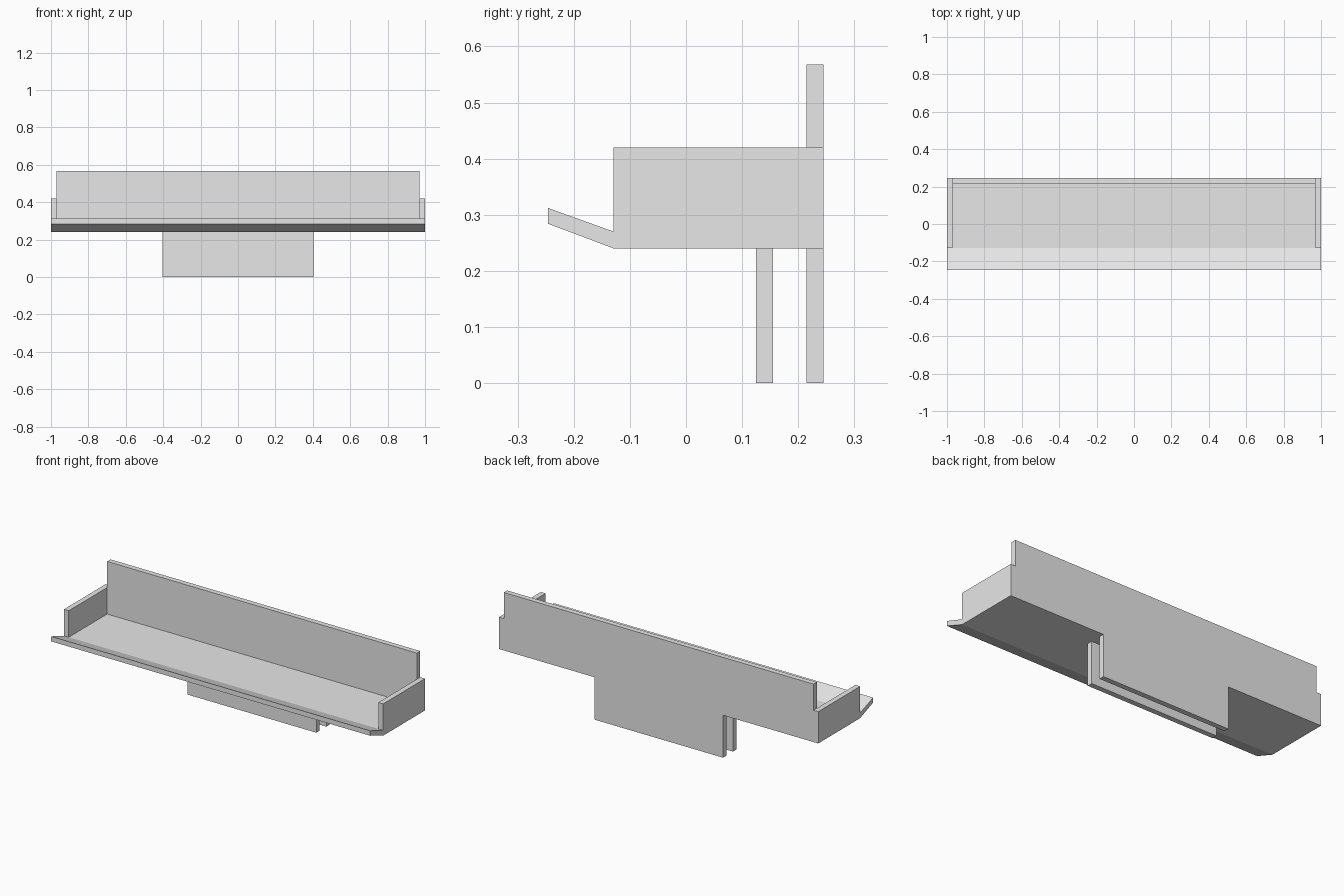
import bpy
import bmesh

cube = bpy.data.objects.get("Cube")
if cube:
    bpy.data.objects.remove(cube, do_unlink=True)

grey = bpy.data.materials.new("light_grey")
grey.use_nodes = True
colour = (0.8, 0.8, 0.8, 1)
grey.diffuse_color = colour
grey.node_tree.nodes["Principled BSDF"].inputs["Base Color"].default_value = colour


def prism(name, x0, x1, profile):
    """Extrude a (y, z) profile along x from x0 to x1."""
    bm = bmesh.new()
    face = bm.faces.new([bm.verts.new((x0, y, z)) for y, z in profile])
    ext = bmesh.ops.extrude_face_region(bm, geom=[face])
    verts = [v for v in ext["geom"] if isinstance(v, bmesh.types.BMVert)]
    bmesh.ops.translate(bm, vec=(x1 - x0, 0, 0), verts=verts)
    bmesh.ops.recalc_face_normals(bm, faces=bm.faces)
    mesh = bpy.data.meshes.new(name)
    bm.to_mesh(mesh)
    bm.free()
    mesh.materials.append(grey)
    obj = bpy.data.objects.new(name, mesh)
    bpy.context.collection.objects.link(obj)
    return obj


def box(name, x0, x1, y0, y1, z0, z1):
    return prism(name, x0, x1, [(y0, z0), (y1, z0), (y1, z1), (y0, z1)])


HALF, INNER, TAB = 1.0, 0.97, 0.403
FRONT, BACK, THICK = -0.129, 0.245, 0.03
BASE, FLOOR = 0.24, 0.27

# Tray floor with the upturned front lip
prism("tray_floor", -HALF, HALF, [
    (BACK, BASE), (BACK, FLOOR), (FRONT, FLOOR),
    (-0.246, 0.312), (-0.246, 0.284), (FRONT, BASE)])

# Low end walls
box("left_end_wall", INNER, HALF, FRONT, BACK, FLOOR, 0.42)
box("right_end_wall", -HALF, -INNER, FRONT, BACK, FLOOR, 0.42)

# Tall back wall between the ends
box("back_wall", -INNER, INNER, BACK - THICK, BACK, FLOOR, 0.568)

# Two hanging plates that form the mounting slot
for name, y in (("rear_mounting_plate", BACK - THICK),
                ("inner_mounting_plate", 0.125)):
    box(name, -TAB, TAB, y, y + THICK, 0, BASE)
